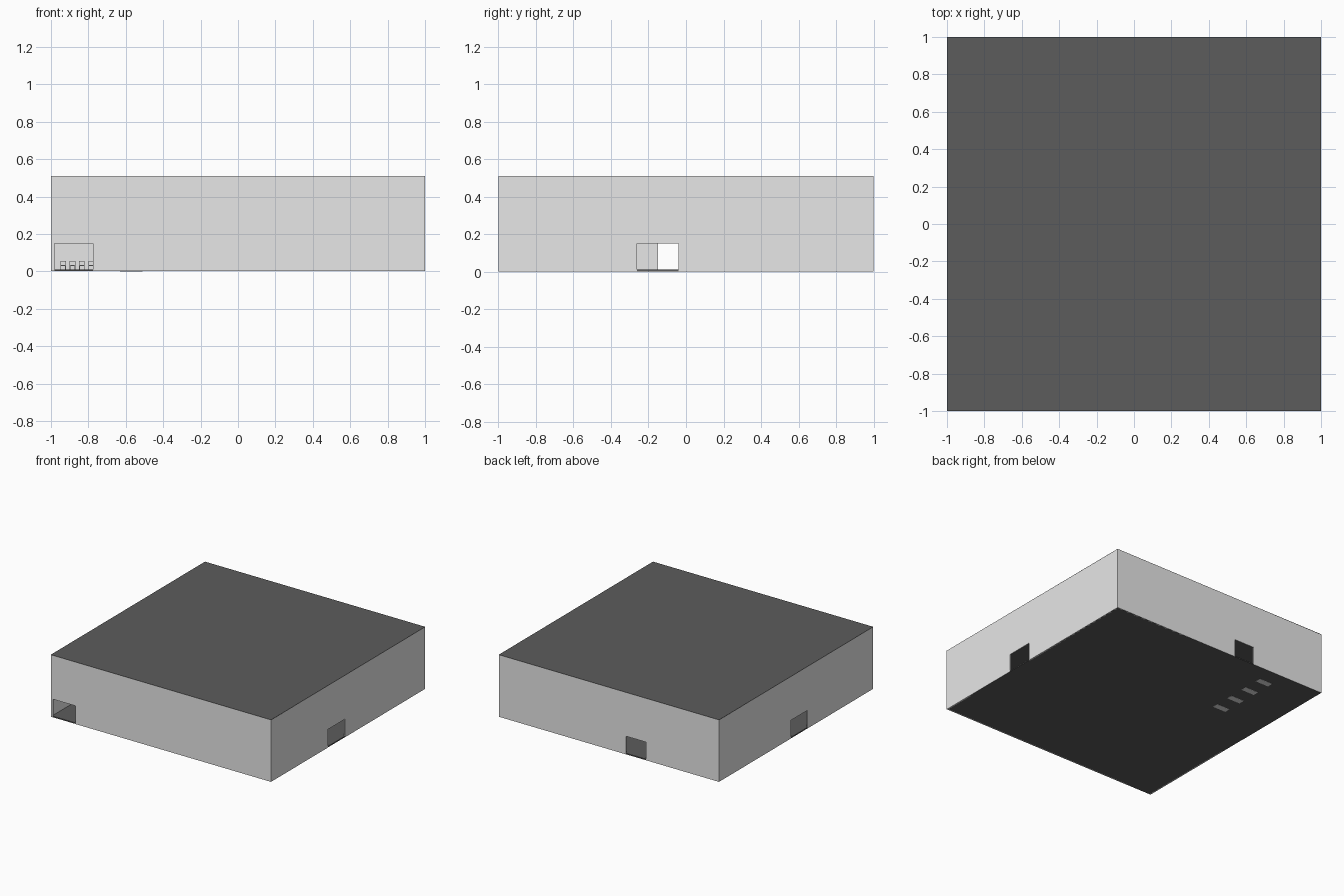
import bpy, bmesh
from mathutils import Vector

if "Cube" in bpy.data.objects:
    bpy.data.objects.remove(bpy.data.objects["Cube"])


def material(name, v):
    m = bpy.data.materials.new(name)
    m.diffuse_color = (v, v, v, 1)
    m.use_nodes = True
    m.node_tree.nodes["Principled BSDF"].inputs["Base Color"].default_value = m.diffuse_color
    return m


PALE = material("pale wall grey", 0.8)
DARK = material("dark slab grey", 0.107)


def finish(bm, name, mat):
    bmesh.ops.recalc_face_normals(bm, faces=bm.faces)
    me = bpy.data.meshes.new(name)
    bm.to_mesh(me)
    bm.free()
    me.materials.append(mat)
    ob = bpy.data.objects.new(name, me)
    bpy.context.collection.objects.link(ob)
    return ob


def add_box(bm, lo, hi):
    vs = bmesh.ops.create_cube(bm, size=1)["verts"]
    for v in vs:
        v.co = Vector([(a + b) / 2 + c * (b - a) for a, b, c in zip(lo, hi, v.co)])


def box(name, lo, hi, mat):
    bm = bmesh.new()
    add_box(bm, lo, hi)
    return finish(bm, name, mat)


def wall(name, axis, outer, inner, half, door):
    """Wall outline with a doorway notch, extruded from outer to inner face."""
    a, b = door
    z0, z1, zd = 0.001, 0.509, 0.15
    outline = [(-half, z0), (a, z0), (a, zd), (b, zd), (b, z0),
               (half, z0), (half, z1), (-half, z1)]
    bm = bmesh.new()
    pts = [(s, outer, z) if axis == "x" else (outer, s, z) for s, z in outline]
    face = bm.faces.new([bm.verts.new(p) for p in pts])
    new = bmesh.ops.extrude_face_region(bm, geom=[face])["geom"]
    step = inner - outer
    shift = (0, step, 0) if axis == "x" else (step, 0, 0)
    bmesh.ops.translate(bm, vec=shift,
                        verts=[g for g in new if isinstance(g, bmesh.types.BMVert)])
    return finish(bm, name, PALE)


# Four walls, each with one doorway
T = 0.01
wall("front_wall", "x", -1, -1 + T, 1, (-0.98, -0.775))
wall("back_wall", "x", 1, 1 - T, 1, (-0.335, -0.155))
wall("right_wall", "y", 1, 1 - T, 1 - T, (-0.26, -0.04))
wall("left_wall", "y", -1, -1 + T, 1 - T, (-0.15, 0.065))

# Floor and roof slabs
box("floor", (-0.999, -0.999, 0.001), (0.999, 0.999, 0.01), DARK)
box("roof", (-1, -1, 0.505), (1, 1, 0.51), DARK)

# Four counters whose bases show through the floor
for i in range(4):
    y = 0.842 - i * 0.1665
    box(f"counter_{i + 1}", (-0.63, y - 0.025, 0), (-0.51, y + 0.025, 0.055), PALE)

# Rows of small seats inside the hall, clear of the doorways
bm = bmesh.new()
for i in range(4):
    for j in range(10):
        x, y = -0.95 + i * 0.05, 0.2 + j * 0.07
        add_box(bm, (x, y, 0.03), (x + 0.03, y + 0.03, 0.035))
        add_box(bm, (x, y + 0.026, 0.035), (x + 0.03, y + 0.03, 0.055))
        for dx in (0, 0.026):
            for dy in (0, 0.026):
                add_box(bm, (x + dx, y + dy, 0.01), (x + dx + 0.004, y + dy + 0.004, 0.03))
finish(bm, "seat_rows", PALE)
